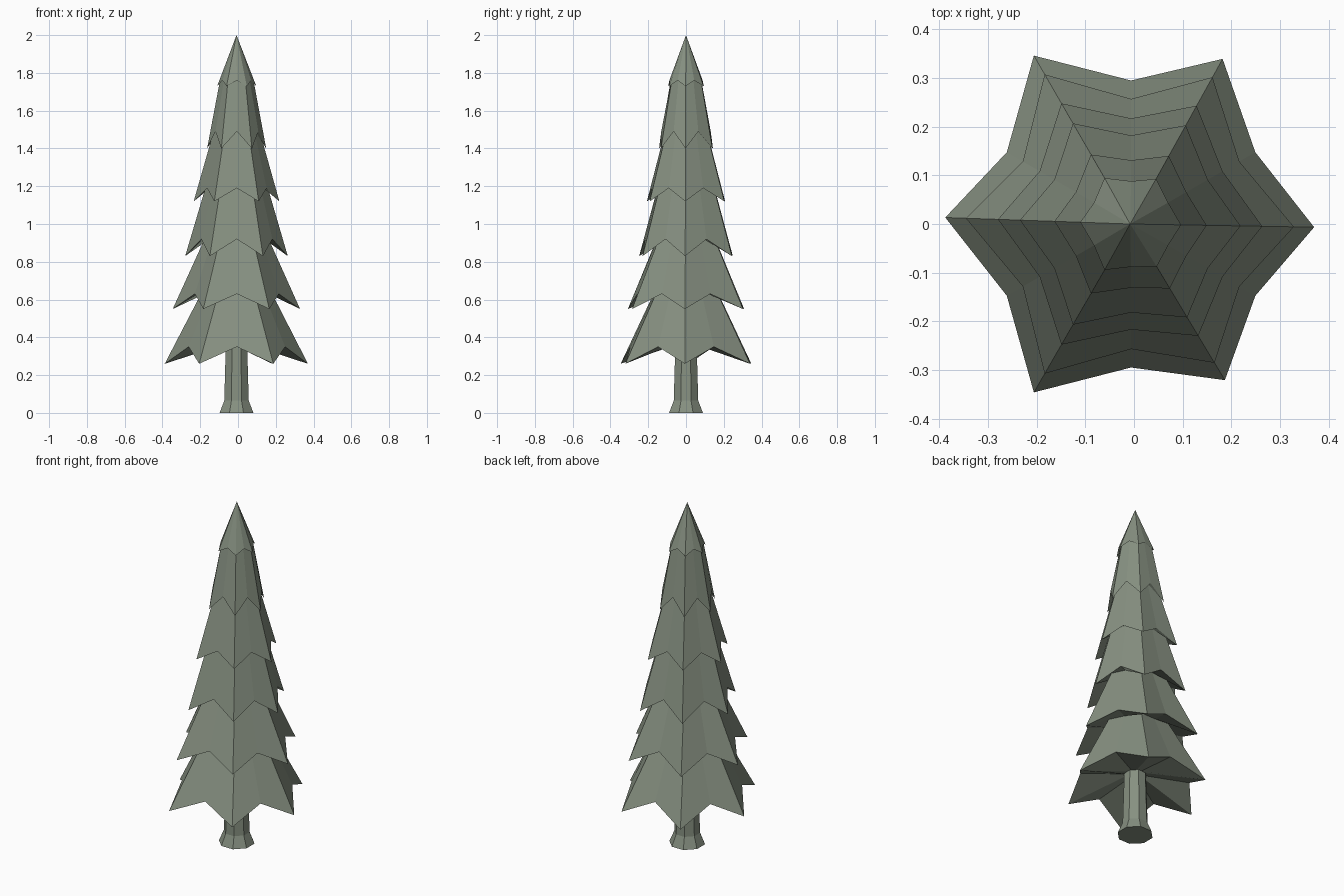
import bpy
import bmesh
from math import cos, sin, pi, radians

if "Cube" in bpy.data.objects:
    bpy.data.objects.remove(bpy.data.objects["Cube"], do_unlink=True)

green = bpy.data.materials.new("grey_green")
green.use_nodes = True
colour = (0.24, 0.28, 0.22, 1)
green.diffuse_color = colour
green.node_tree.nodes["Principled BSDF"].inputs["Base Color"].default_value = colour


def loft(name, rings, apex=None):
    """Skin a stack of equal-count point rings, capped below and at the top."""
    bm = bmesh.new()
    loops = [[bm.verts.new(p) for p in ring] for ring in rings]
    n = len(loops[0])
    for low, high in zip(loops, loops[1:]):
        for i in range(n):
            j = (i + 1) % n
            bm.faces.new((low[i], low[j], high[j], high[i]))
    bm.faces.new(loops[0][::-1])
    if apex:
        tip = bm.verts.new(apex)
        for i in range(n):
            bm.faces.new((loops[-1][i], loops[-1][(i + 1) % n], tip))
    else:
        bm.faces.new(loops[-1])
    bmesh.ops.recalc_face_normals(bm, faces=bm.faces)
    mesh = bpy.data.meshes.new(name)
    bm.to_mesh(mesh)
    bm.free()
    mesh.materials.append(green)
    obj = bpy.data.objects.new(name, mesh)
    bpy.context.collection.objects.link(obj)
    return obj


# Uneven branch lengths and directions around the tree
REACH = [0.97, 1.0, 1.03, 0.985, 1.03, 0.965]
TWIST = [-1, 1, 0, -2, 0, 1]


def star(tip_r, tip_z, valley_r, valley_z, cx=-0.006):
    """Six drooping branch tips alternating with six raised valleys."""
    points = []
    for i in range(6):
        a = radians(60 * i + TWIST[i])
        r = tip_r * REACH[i]
        points.append((cx + r * cos(a), r * sin(a), tip_z))
        a = radians(60 * i + 30)
        points.append((cx + valley_r * cos(a), valley_r * sin(a), valley_z))
    return points


def neck(r, z):
    """Hexagonal ring where one tier tucks under the next."""
    return star(r, z, r * 0.866, z)


# Foliage tiers: tip radius, tip height, valley radius, valley height
tiers = [
    (0.388, 0.26, 0.295, 0.35),
    (0.345, 0.55, 0.257, 0.63),
    (0.278, 0.83, 0.217, 0.92),
    (0.232, 1.12, 0.182, 1.19),
    (0.160, 1.40, 0.131, 1.49),
    (0.106, 1.73, 0.088, 1.76),
]
necks = [(0.055, 0.37), (0.185, 0.645), (0.167, 0.935),
         (0.165, 1.205), (0.122, 1.5), (0.09, 1.765)]
rings = []
for under, tier in zip(necks, tiers):
    rings += [neck(*under), star(*tier)]
foliage = loft("foliage", rings, apex=(-0.008, 0, 2))

# Eight-sided trunk with a flared foot
trunk_rings = []
for r, z in [(0.097, 0), (0.07, 0.065), (0.06, 0.4)]:
    trunk_rings.append([(-0.008 + r * cos(pi / 8 + i * pi / 4),
                         r * sin(pi / 8 + i * pi / 4), z) for i in range(8)])
trunk = loft("trunk", trunk_rings)
